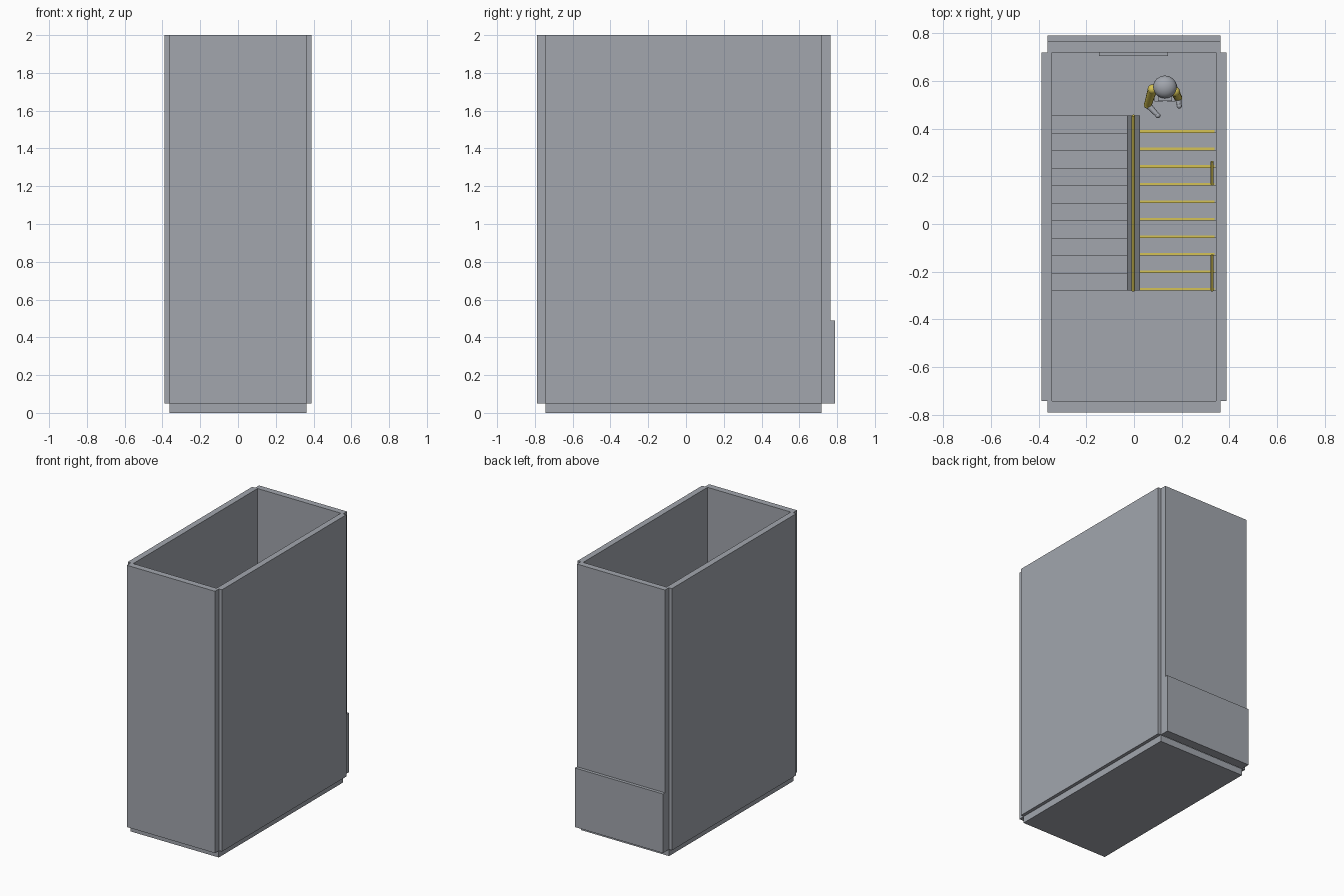
import bpy, bmesh
from mathutils import Vector

cube = bpy.data.objects.get("Cube")
if cube:
    bpy.data.objects.remove(cube, do_unlink=True)


def material(name, rgb):
    m = bpy.data.materials.new(name)
    m.use_nodes = True
    m.diffuse_color = (*rgb, 1)
    bsdf = next(n for n in m.node_tree.nodes if n.type == 'BSDF_PRINCIPLED')
    bsdf.inputs["Base Color"].default_value = (*rgb, 1)
    return m


GREY = material("concrete_grey", (0.36, 0.38, 0.42))
YELLOW = material("safety_yellow", (0.66, 0.54, 0.09))


def finish(name, bm, mat, smooth=False):
    bmesh.ops.recalc_face_normals(bm, faces=bm.faces)
    for f in bm.faces:
        f.smooth = smooth
    mesh = bpy.data.meshes.new(name)
    bm.to_mesh(mesh)
    bm.free()
    mesh.materials.append(mat)
    ob = bpy.data.objects.new(name, mesh)
    bpy.context.scene.collection.objects.link(ob)
    return ob


def box(name, xs, ys, zs, mat=GREY):
    bm = bmesh.new()
    bmesh.ops.create_cube(bm, size=1)
    for v in bm.verts:
        v.co = [r[0] if c < 0 else r[1] for c, r in zip(v.co, (xs, ys, zs))]
    return finish(name, bm, mat)


def prism(name, profile, xs, mat=GREY):
    """Extrude a (y, z) profile across x."""
    bm = bmesh.new()
    face = bm.faces.new([bm.verts.new((xs[0], y, z)) for y, z in profile])
    out = bmesh.ops.extrude_face_region(bm, geom=[face])
    for v in out["geom"]:
        if isinstance(v, bmesh.types.BMVert):
            v.co.x = xs[1]
    return finish(name, bm, mat)


def rod(name, a, b, r1, r2=None, mat=YELLOW, sides=12):
    """Round bar between two points."""
    a, b = Vector(a), Vector(b)
    bm = bmesh.new()
    bmesh.ops.create_cone(bm, cap_ends=True, segments=sides, radius1=r1,
                          radius2=r2 or r1, depth=(b - a).length)
    turn = (b - a).to_track_quat('Z', 'Y')
    for v in bm.verts:
        v.co = turn @ v.co + (a + b) / 2
    ob = finish(name, bm, mat)
    for p in ob.data.polygons:
        p.use_smooth = len(p.vertices) == 4
    return ob


def ball(name, centre, size, mat=GREY):
    bm = bmesh.new()
    bmesh.ops.create_uvsphere(bm, u_segments=16, v_segments=10, radius=1)
    for v in bm.verts:
        v.co = Vector(centre) + Vector(p * q for p, q in zip(v.co, size))
    return finish(name, bm, mat, True)


FLOOR, MID, TOP = 0.05, 0.49, 0.94
STEPS, TREAD = 10, 0.0735
FRONT, EDGE = -0.28, 0.455       # landing edges

# Shaft walls, open at the top
box("base_slab", (-.363, .363), (-.745, .718), (0, FLOOR))
box("front_wall", (-.363, .363), (-.79, -.743), (FLOOR, 2))
box("back_wall", (-.363, .363), (.72, .766), (FLOOR, 2))
box("back_lower_wall", (-.363, .363), (.766, .79), (FLOOR, MID))
for side, s in (("left", 1), ("right", -1)):
    box(side + "_wall", sorted((s * .343, s * .388)), (-.743, .72), (FLOOR, 2))

# Landings
box("front_landing", (-.343, .343), (-.743, FRONT), (MID - .05, MID))
box("back_landing", (-.343, .343), (EDGE, .72), (TOP - .05, TOP))


def flight(name, xs, start, step, top, bottom):
    """Sawtooth flight descending from start; returns its tread edges."""
    rise = (top - bottom) / STEPS
    edges = [(start + step * k, top - rise * k) for k in range(STEPS)]
    pts = [(start - step, top)]
    for y, z in edges:
        pts += [(y, z), (y, z - rise)]
    pts += [(pts[-1][0], bottom - .03), (start - step, top - .09)]
    prism(name, pts, xs)
    return edges


upper = flight("upper_flight", (.025, .343), EDGE - TREAD, -TREAD, TOP, MID)
flight("lower_flight", (-.343, -.03), FRONT, TREAD, MID, FLOOR + .03)

# Yellow strip on each upper step edge
for y, z in upper:
    box("step_nosing", (.025, .338), (y, y + .012), (z - .004, z + .004), YELLOW)

# Dividing wall between the flights with its handrail
prism("dividing_wall", [(FRONT, FLOOR), (EDGE, FLOOR), (EDGE, TOP + .06),
                        (FRONT, MID + .08)], (-.03, .025))


def rail_z(y, lift):
    return MID + lift + (TOP - MID) * (y - FRONT) / (EDGE - FRONT)


rod("centre_handrail", (-.003, FRONT, rail_z(FRONT, .24)),
    (-.003, EDGE, rail_z(EDGE, .24)), .007)
for i in range(5):
    y = FRONT + .01 + (EDGE - FRONT - .02) * i / 4
    rod("rail_post", (-.003, y, rail_z(y, .05)), (-.003, y, rail_z(y, .24)), .005)

# Wall handrail in two lengths
for y0, y1 in ((-.28, -.13), (.165, .262)):
    rod("wall_handrail", (.328, y0, rail_z(y0, .24)), (.328, y1, rail_z(y1, .24)), .006)

# Door in the back wall
box("door", (-.147, .142), (.705, .72), (TOP, TOP + .56))

# Worker on the back landing, facing the stairs
cx, cy = .13, .575
for s in (-1, 1):
    x = cx + s * .026
    box("boot", (x - .017, x + .017), (cy - .06, cy + .025), (TOP, TOP + .03))
    rod("leg", (x, cy, TOP + .02), (x, cy, TOP + .24), .019, .026, GREY)
rod("torso", (cx, cy, TOP + .22), (cx, cy, TOP + .39), .038, .044, YELLOW)
rod("neck", (cx, cy, TOP + .38), (cx, cy, TOP + .42), .016, mat=GREY)
ball("head", (cx, cy - .005, TOP + .44), (.032, .037, .042))
ball("helmet", (cx, cy, TOP + .465), (.05, .048, .035))
box("helmet_brim", (cx - .03, cx + .03), (cy - .058, cy - .02), (TOP + .455, TOP + .462))
for shoulder, elbow, hand in (
        ((.078, .565), (.058, .50), (.10, .455)),
        ((.172, .555), (.185, .53), (.19, .495))):
    sh, el, ha = (*shoulder, TOP + .37), (*elbow, TOP + .28), (*hand, TOP + .29)
    rod("upper_arm", sh, el, .02, .016, YELLOW)
    ball("shoulder", sh, (.021, .021, .021), YELLOW)
    ball("elbow", el, (.017, .017, .017), YELLOW)
    rod("forearm", el, ha, .014, .009, GREY)
    ball("hand", ha, (.011, .011, .011))
